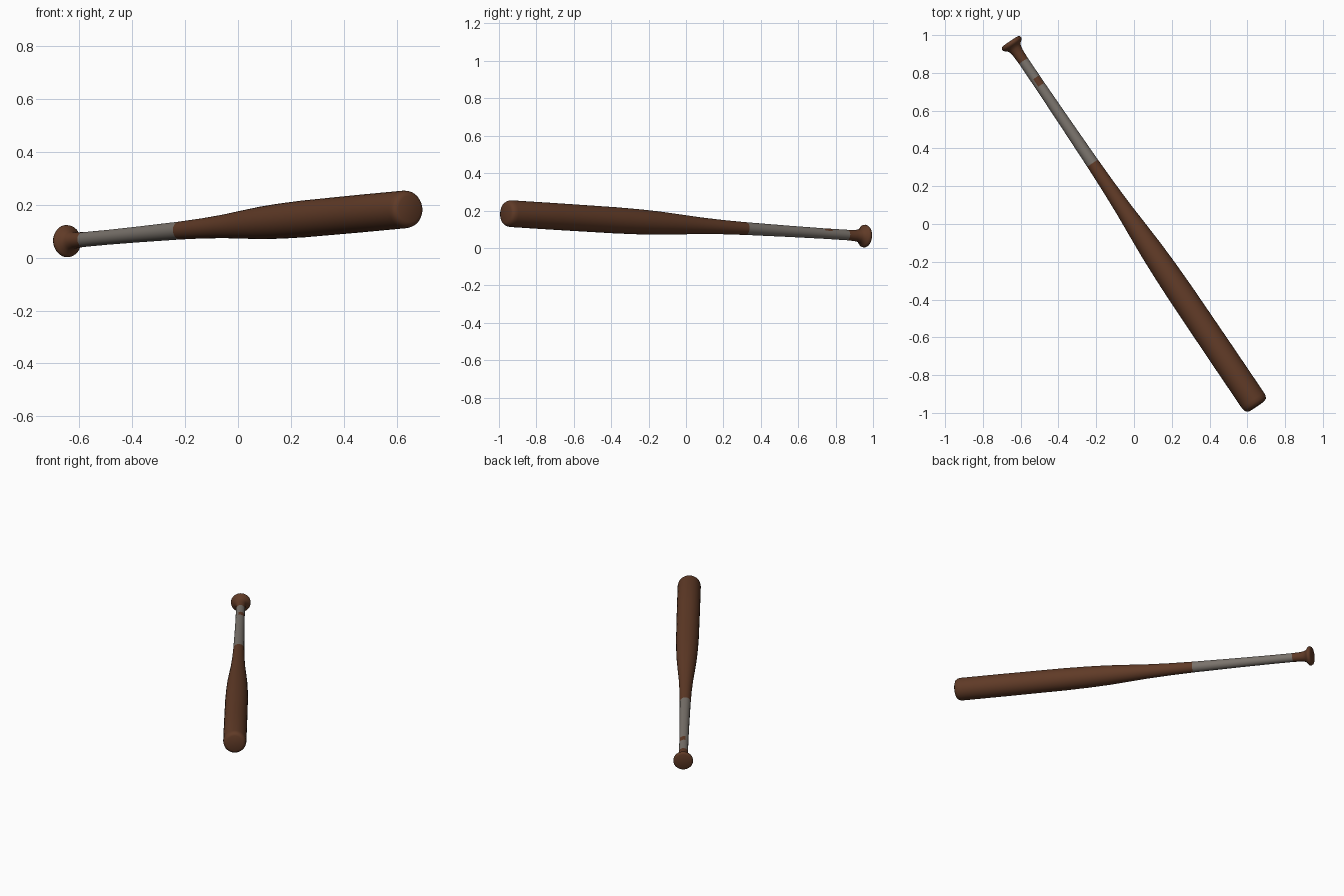
import bpy, bmesh, math
from mathutils import Vector, Matrix

if "Cube" in bpy.data.objects:
    bpy.data.objects.remove(bpy.data.objects["Cube"])

SIDES = 32


def material(name, rgb):
    m = bpy.data.materials.new(name)
    m.diffuse_color = (*rgb, 1.0)
    m.use_nodes = True
    m.node_tree.nodes["Principled BSDF"].inputs["Base Color"].default_value = m.diffuse_color
    return m


brown = material("brown wood", (0.117, 0.043, 0.020))
grey = material("grey grip tape", (0.195, 0.172, 0.150))

# Bat axis, from the knob end to the barrel end
start = Vector((-0.655, 0.966, 0.0625))
end = Vector((0.650, -0.964, 0.185))
axis = end - start
L = axis.length
place = Matrix.Translation(start) @ axis.to_track_quat('Z', 'Y').to_matrix().to_4x4()


def lathe(name, profile, mats, rule=None):
    """Revolve (distance along axis, radius) points; radius 0 closes an end."""
    bm = bmesh.new()
    rings = []
    for t, r in profile:
        if r == 0:
            rings.append([bm.verts.new((0, 0, t))] * SIDES)
        else:
            rings.append([bm.verts.new((r * math.cos(2 * math.pi * i / SIDES),
                                        r * math.sin(2 * math.pi * i / SIDES), t))
                          for i in range(SIDES)])
    for a, b in zip(rings, rings[1:]):
        for i in range(SIDES):
            j = (i + 1) % SIDES
            quad = list(dict.fromkeys((a[i], a[j], b[j], b[i])))
            f = bm.faces.new(quad)
            if rule:
                f.material_index = rule(f.calc_center_median())
    bmesh.ops.recalc_face_normals(bm, faces=bm.faces)
    bm.transform(place)
    me = bpy.data.meshes.new(name)
    bm.to_mesh(me)
    bm.free()
    for m in mats:
        me.materials.append(m)
    ob = bpy.data.objects.new(name, me)
    bpy.context.collection.objects.link(ob)
    bpy.context.view_layer.objects.active = ob
    ob.select_set(True)
    bpy.ops.object.shade_smooth_by_angle(angle=math.radians(40))
    ob.select_set(False)
    return ob


def patch(c):
    # small worn spot on the upper side of the grip
    ang = math.degrees(math.atan2(c.y, c.x))
    return 1 if 0.235 < c.z < 0.283 and 30 < ang < 110 else 0


# Knob with the bare neck of the handle
lathe("knob", [(0, 0), (0, 0.050), (0.004, 0.057), (0.012, 0.061), (0.020, 0.060),
               (0.027, 0.053), (0.036, 0.041), (0.050, 0.034), (0.075, 0.030),
               (0.125, 0.028)], [brown])

# Wrapped grip
lathe("grip", [(0.125, 0.028), (0.235, 0.028), (0.283, 0.028), (0.5, 0.030),
               (0.78, 0.034)], [grey, brown], patch)

# Barrel with rounded tip
lathe("barrel", [(0.78, 0.034), (0.93, 0.038), (1.075, 0.0445), (1.20, 0.053),
                 (1.34, 0.062), (1.47, 0.067), (1.62, 0.070), (2.0, 0.0715),
                 (L - 0.035, 0.0715), (L - 0.018, 0.069), (L - 0.006, 0.062),
                 (L, 0.050), (L, 0)], [brown])
